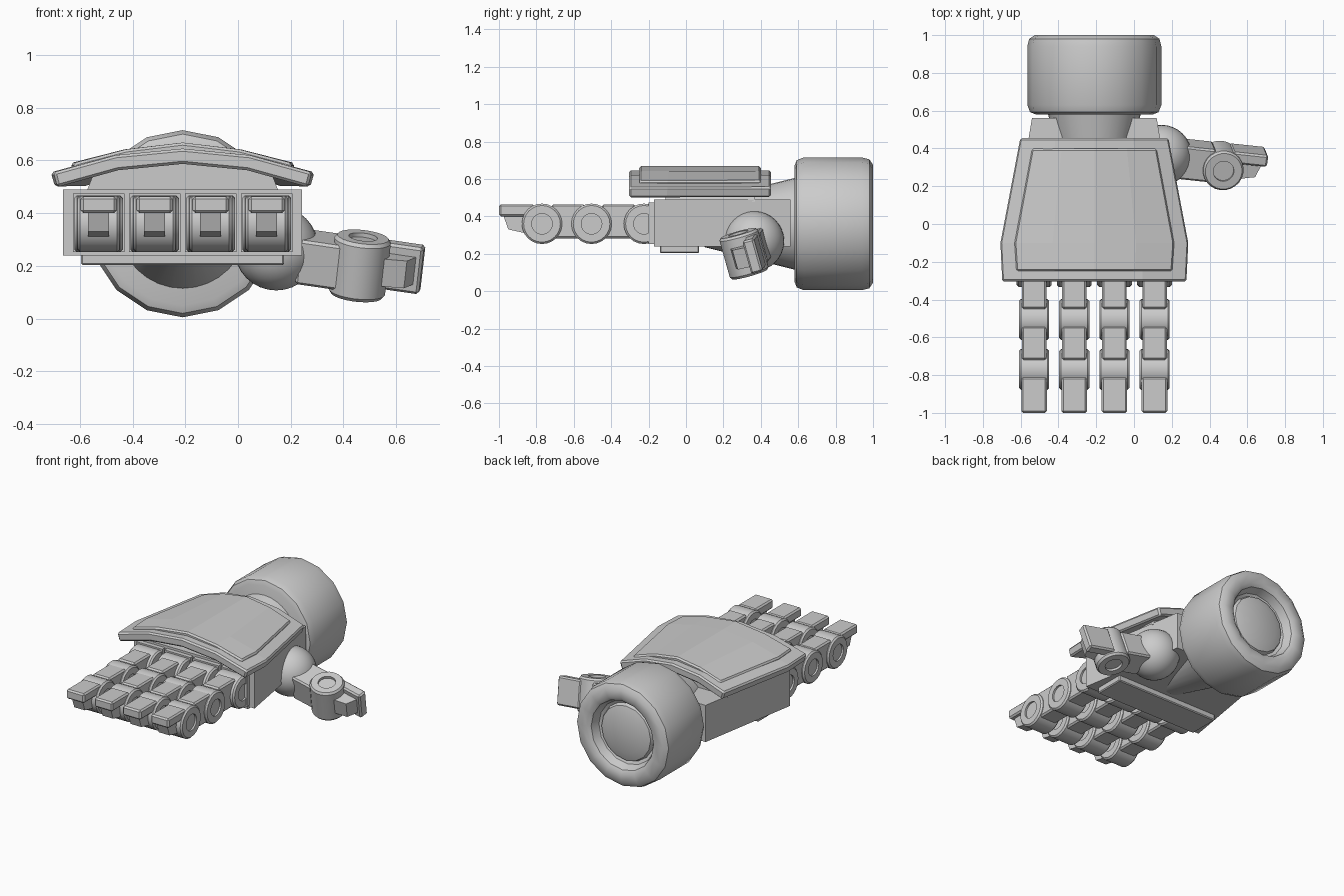
import bpy, bmesh, math
from mathutils import Matrix, Vector

if "Cube" in bpy.data.objects:
    bpy.data.objects.remove(bpy.data.objects["Cube"])

CX = -0.21   # centre line of hand
CZ = 0.36    # height of wrist and finger axes


def finish(name, bm, mat=Matrix(), bevel=0.0, segs=1, smooth=True, solid=0.0):
    bm.transform(mat)
    bmesh.ops.remove_doubles(bm, verts=bm.verts, dist=1e-5)
    bmesh.ops.recalc_face_normals(bm, faces=bm.faces)
    me = bpy.data.meshes.new(name)
    bm.to_mesh(me)
    bm.free()
    ob = bpy.data.objects.new(name, me)
    bpy.context.collection.objects.link(ob)
    if solid:
        m = ob.modifiers.new("thickness", 'SOLIDIFY')
        m.thickness, m.offset = solid, -1
    if bevel:
        m = ob.modifiers.new("bevel", 'BEVEL')
        m.width, m.segments, m.limit_method = bevel, segs, 'ANGLE'
        m.angle_limit = math.radians(35)
    if smooth:
        bpy.ops.object.select_all(action='DESELECT')
        ob.select_set(True)
        bpy.context.view_layer.objects.active = ob
        bpy.ops.object.shade_smooth_by_angle(angle=math.radians(35))
    return ob


def lathe(name, profile, mat, sides):
    """Spin a (radius, height) profile round local z."""
    bm = bmesh.new()
    rings = []
    for r, h in profile:
        if r == 0:
            rings.append([bm.verts.new((0, 0, h))] * sides)
        else:
            rings.append([bm.verts.new((r * math.cos(2 * math.pi * i / sides),
                                        r * math.sin(2 * math.pi * i / sides), h))
                          for i in range(sides)])
    for a, b in zip(rings, rings[1:]):
        for i in range(sides):
            j = (i + 1) % sides
            vs = list(dict.fromkeys((a[i], a[j], b[j], b[i])))
            bm.faces.new(vs)
    return finish(name, bm, mat)


def prism(name, pts, lo, hi, axes, mat=Matrix(), bevel=0.0):
    """Extrude a 2D outline; axes gives (u, v, extrude) as coordinate indices."""
    bm = bmesh.new()
    caps = []
    for w in (lo, hi):
        ring = []
        for u, v in pts:
            co = [0, 0, 0]
            co[axes[0]], co[axes[1]], co[axes[2]] = u, v, w
            ring.append(bm.verts.new(co))
        caps.append(ring)
        bm.faces.new(ring)
    n = len(pts)
    for i in range(n):
        j = (i + 1) % n
        bm.faces.new((caps[0][i], caps[0][j], caps[1][j], caps[1][i]))
    return finish(name, bm, mat, bevel, smooth=False)


def box(name, x, y, z, mat=Matrix(), bevel=0.0):
    return prism(name, [(x[0], y[0]), (x[1], y[0]), (x[1], y[1]), (x[0], y[1])],
                 z[0], z[1], (0, 1, 2), mat, bevel)


def arched_plate(name, rows, zs, thick):
    """Plate arched across x; rows are (y, half width), zs are heights centre to edge."""
    bm = bmesh.new()
    cols = [(-1, 2), (-0.52, 1), (0, 0), (0.52, 1), (1, 2)]
    g = [[bm.verts.new((CX + f * w, y, zs[k])) for f, k in cols] for y, w in rows]
    for a, b in zip(g, g[1:]):
        for i in range(4):
            bm.faces.new((a[i], b[i], b[i + 1], a[i + 1]))
    if sum((f.normal_update() or f.normal.z) for f in bm.faces) < 0:
        bmesh.ops.reverse_faces(bm, faces=bm.faces)
    ob = finish(name, bm, bevel=0.01, solid=thick, smooth=False)
    if sum(p.normal.z for p in ob.data.polygons) < 0:
        ob.data.flip_normals()
    return ob


# Finger pieces, in a frame with the joint at the origin, x the hinge, -y outward
def joint(name, mat, half=0.08, r=0.108):
    side = [(0, half - .012), (.055, half - .012), (.055, half), (r - .01, half), (r, half - .01)]
    prof = side + [(a, -h) for a, h in reversed(side)]
    lathe(name, prof, mat @ Matrix.Rotation(math.pi / 2, 4, 'Y'), 24)


def segment(name, mat, y0, y1):
    box(name, (-.065, .065), (y0, y1), (-.078, .104), mat, .01)


def tip(name, mat):
    box(name + "_nail", (-.068, .068), (-.23, -.04), (.04, .104), mat, .01)
    prism(name + "_pad", [(-.225, .05), (-.205, .04), (-.18, -.03), (-.09, -.05), (0, -.05), (0, .05)],
          -.04, .04, (1, 2, 0), mat)


# Wrist cuff and tapered wrist
along_y = Matrix.Translation((CX, 0, CZ)) @ Matrix.Rotation(-math.pi / 2, 4, 'X')
lathe("wrist_cuff", [(0, .58), (.31, .58), (.34, .592), (.355, .63), (.355, .94), (.345, .98), (.315, 1.0),
                     (.26, 1.0), (.235, .985), (.215, .93), (.195, .92), (.185, .945), (.13, .962), (0, .968)],
      along_y, 16)
lathe("wrist", [(0, .1), (.125, .1), (.25, .6), (0, .6)], along_y, 32)

# Palm block, palm pad and the spacer below the back plate
prism("palm", [(CX - .453, -.17), (CX + .453, -.17), (CX + .33, .56), (CX - .33, .56)],
      .24, .49, (0, 1, 2))
box("palm_pad", (CX - .385, CX + .385), (-.14, .07), (.203, .25), bevel=.006)
prism("plate_spacer", [(CX + u, z) for u, z in
                       ((-.365, .48), (.365, .48), (.34, .545), (.26, .57), (0, .6), (-.26, .57), (-.34, .545))],
      -.11, .37, (0, 2, 1))

# Arched back plate with a raised panel
arched_plate("back_plate", [(-.305, .49), (-.1, .5), (.455, .395)], (.645, .62, .555), .058)
arched_plate("raised_panel", [(-.25, .415), (-.1, .425), (.40, .332)], (.668, .642, .59), .05)

# Four fingers
for i in range(4):
    n = f"finger_{i + 1}"
    x = CX + (i - 1.5) * .2125
    box(n + "_socket", (x - .098, x + .098), (-.2, -.1), (.252, .475))
    at = [Matrix.Translation((x, y, CZ)) for y in (-.225, -.505, -.77)]
    joint(n + "_knuckle", at[0], .092)
    segment(n + "_base", at[1], .055, .235)
    joint(n + "_joint_a", at[1])
    segment(n + "_middle", at[2], .05, .23)
    joint(n + "_joint_b", at[2])
    tip(n + "_tip", at[2])

# Thumb on a ball joint
bm = bmesh.new()
bmesh.ops.create_uvsphere(bm, u_segments=32, v_segments=16, radius=.16)
finish("thumb_ball", bm, Matrix.Translation((.145, .365, .267)))
a = Vector((.11, -.27, .96)).normalized()
d = Vector((1, -.1, -.17))
d = (d - a * d.dot(a)).normalized()
s = a.cross(d)
thumb = Matrix((-a, -d, s)).transposed().to_4x4()
thumb = Matrix.Translation((.462, .31, .2)) @ thumb @ Matrix.Diagonal((1.35, 1, 1, 1))
segment("thumb_base", thumb, .05, .23)
joint("thumb_joint", thumb, .085)
tip("thumb_tip", thumb)
